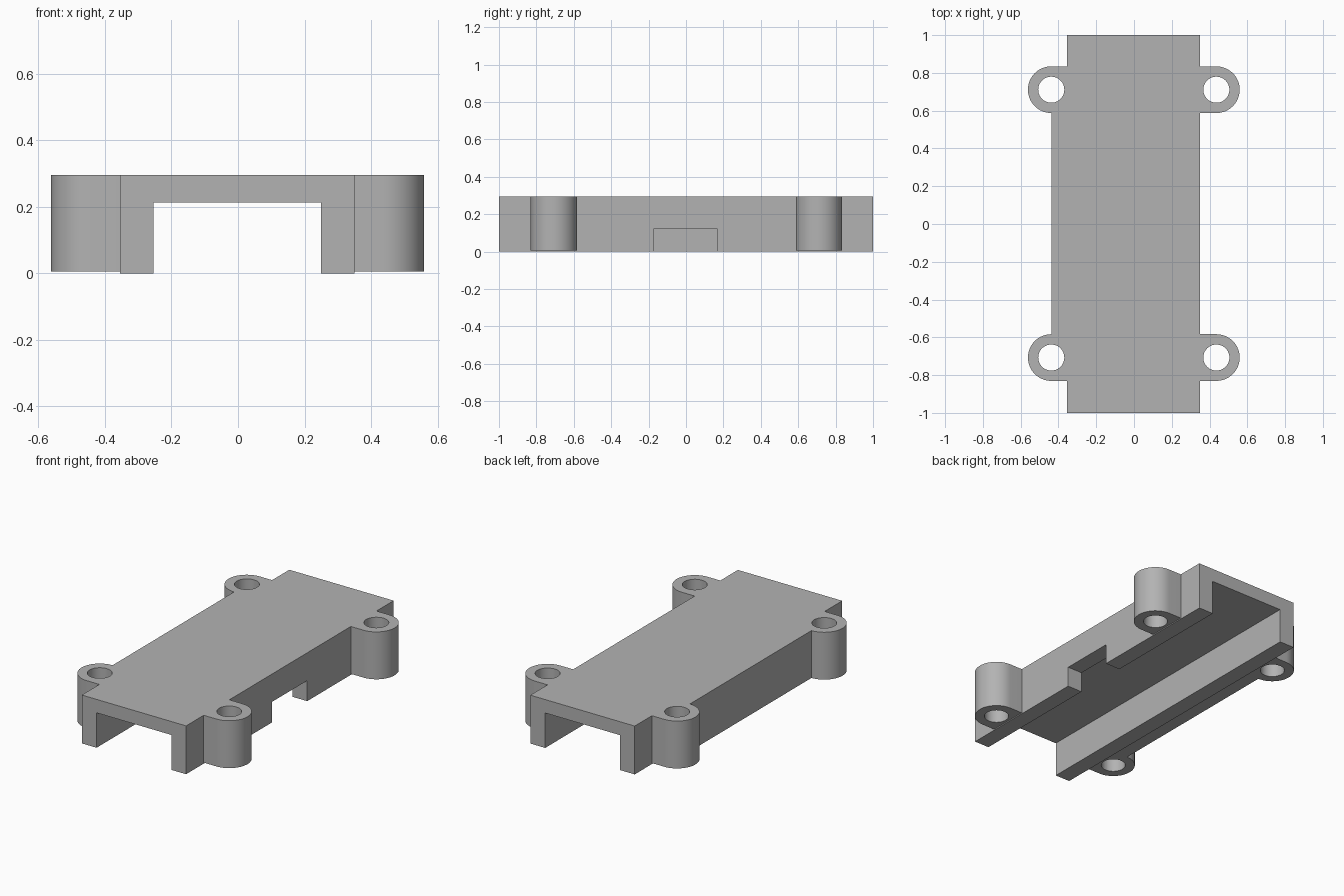
import bpy, bmesh
from math import cos, sin, pi

cube = bpy.data.objects.get("Cube")
if cube:
    bpy.data.objects.remove(cube, do_unlink=True)

# Main sizes
HEIGHT, EAR_BASE, CEILING = 0.295, 0.006, 0.213
LEFT, RIGHT = 0.35, -0.354          # end walls
EAR_X = {1: 0.436, -1: -0.438}      # ear centres
EAR_Y = {1: 0.711, -1: -0.707}
EAR_R, HOLE_R = 0.1235, 0.069

grey = bpy.data.materials.new("plain grey")
grey.use_nodes = True
colour = (0.45, 0.45, 0.45, 1)
grey.diffuse_color = colour
grey.node_tree.nodes["Principled BSDF"].inputs["Base Color"].default_value = colour


def prism(name, outline, z0, z1):
    """Extrude a counter-clockwise outline from z0 to z1."""
    bm = bmesh.new()
    base = bm.faces.new([bm.verts.new((x, y, z0)) for x, y in outline])
    top = bmesh.ops.extrude_face_region(bm, geom=[base])["geom"]
    bmesh.ops.translate(bm, vec=(0, 0, z1 - z0),
                        verts=[v for v in top if isinstance(v, bmesh.types.BMVert)])
    bmesh.ops.recalc_face_normals(bm, faces=bm.faces)
    mesh = bpy.data.meshes.new(name)
    bm.to_mesh(mesh)
    bm.free()
    mesh.materials.append(grey)
    obj = bpy.data.objects.new(name, mesh)
    bpy.context.collection.objects.link(obj)
    return obj


def rect(x0, x1, y0, y1):
    return [(x0, y0), (x1, y0), (x1, y1), (x0, y1)]


def arc(cx, cy, r, start, sweep, n):
    return [(cx + r * cos(start + sweep * i / n), cy + r * sin(start + sweep * i / n))
            for i in range(n + 1)]


def ear(sx, sy, inner_a, inner_b):
    """Rounded ear outline; inner_a and inner_b are where it leaves the wall."""
    cx, cy = EAR_X[sx], EAR_Y[sy]
    start = -pi / 2 if sx > 0 else pi / 2
    pts = arc(cx, cy, EAR_R, start, pi, 32)
    if inner_a is not None:
        pts.insert(0, (inner_a, pts[0][1]))
    if inner_b is not None:
        pts.append((inner_b, pts[-1][1]))
    return pts


# Cover outline; the right wall is thickened out to the ear centres
outline = [(RIGHT, -1), (LEFT, -1)]
outline += ear(1, -1, LEFT, LEFT) + ear(1, 1, LEFT, LEFT)
outline += [(LEFT, 1), (RIGHT, 1)]
outline += ear(-1, 1, RIGHT, None) + ear(-1, -1, None, RIGHT)
cover = prism("cover", outline, 0, HEIGHT)


def cut(name, shape, z0, z1):
    cutter = prism(name, shape, z0, z1)
    cutter.hide_render = True
    mod = cover.modifiers.new(name, 'BOOLEAN')
    mod.operation, mod.solver, mod.object = 'DIFFERENCE', 'EXACT', cutter
    bpy.context.view_layer.objects.active = cover
    bpy.ops.object.modifier_apply(modifier=name)
    bpy.data.objects.remove(cutter, do_unlink=True)


# Raised underside of the ears, open channel and side notch
cut("left_underside", rect(LEFT, 0.7, -0.9, 0.9), -0.1, EAR_BASE)
cut("right_underside", rect(-0.7, RIGHT, -0.9, 0.9), -0.1, EAR_BASE)
cut("channel", rect(-0.254, 0.25, -1.1, 1.1), -0.1, CEILING)
cut("notch", rect(0.2, 0.5, -0.17, 0.167), -0.1, 0.125)

# Screw holes
for sx in (1, -1):
    for sy in (1, -1):
        cut("screw_hole", arc(EAR_X[sx], EAR_Y[sy], HOLE_R, 0, 2 * pi, 48)[:-1], -0.2, 0.5)

bpy.ops.object.select_all(action='DESELECT')
cover.select_set(True)
bpy.context.view_layer.objects.active = cover
bpy.ops.object.shade_smooth_by_angle(angle=pi / 6)
